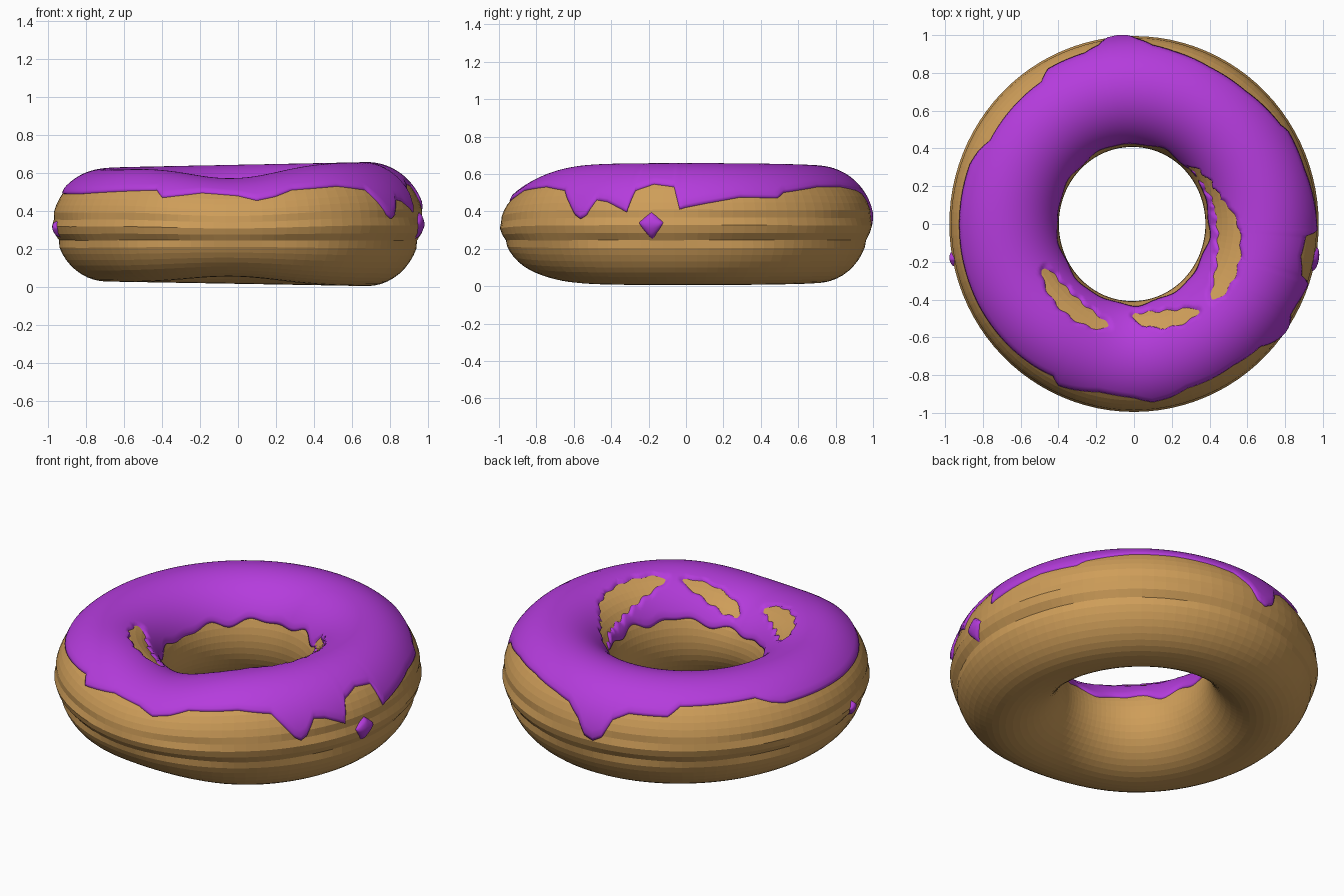
import bpy, bmesh, math
from math import sin, cos, radians, degrees, exp, pi

if "Cube" in bpy.data.objects:
    bpy.data.objects.remove(bpy.data.objects["Cube"])


def bump(t, c, w):
    d = (t - c + 180) % 360 - 180
    return exp(-(d / w) ** 2)


def section(t):
    """Inner radius, outer radius, bottom and top of the ring at angle t (degrees)."""
    a = radians(t)
    dip = bump(t, 268, 27)
    ri = 0.388 + 0.02 * sin(a) ** 2 - 0.01 * cos(a)
    ro = 0.978 + 0.017 * sin(a) ** 2
    zb = 0.018 - 0.012 * cos(a) + 0.038 * dip
    zt = 0.632 + 0.014 * cos(a) - 0.07 * dip - 0.012 * bump(t, 205, 30)
    return ri, ro, zb, zt


def surf(t, p, off=0.0):
    """Point on the dough: t around the ring, p around the tube (0 outside, 90 top)."""
    ri, ro, zb, zt = section(t)
    c, s = cos(radians(p)), sin(radians(p))
    w, h, m = (ro - ri) / 2 + off, (zt - zb) / 2 + off, (ri + ro) / 2
    r = m + w * c
    if c > 0 and s < 0:
        r -= 0.018 * min(1, -s * 4) * c
    return (r * cos(radians(t)), r * sin(radians(t)), (zb + zt) / 2 + h * s)


def phi(t, z):
    ri, ro, zb, zt = section(t)
    return degrees(math.asin(max(-1, min(1, (2 * z - zb - zt) / (zt - zb)))))


def lerp_table(tab, t):
    for (a, x), (b, y) in zip(tab, tab[1:]):
        if a <= t <= b:
            return x + (y - x) * (t - a) / (b - a)
    return tab[-1][1]


def grid_object(name, rows, loop_t, loop_p, mat, smooth):
    bm = bmesh.new()
    vs = [[bm.verts.new(c) for c in r] for r in rows]
    n, m = len(vs), len(vs[0])
    for i in range(n if loop_t else n - 1):
        for j in range(m if loop_p else m - 1):
            k, l = (i + 1) % n, (j + 1) % m
            bm.faces.new((vs[i][j], vs[k][j], vs[k][l], vs[i][l]))
    bmesh.ops.recalc_face_normals(bm, faces=bm.faces)
    if not loop_p and sum(f.normal.z for f in bm.faces) < 0:
        bmesh.ops.reverse_faces(bm, faces=bm.faces)
    for f in bm.faces:
        f.smooth = smooth
    me = bpy.data.meshes.new(name)
    bm.to_mesh(me)
    bm.free()
    me.materials.append(mat)
    ob = bpy.data.objects.new(name, me)
    bpy.context.collection.objects.link(ob)
    return ob


def material(name, col):
    m = bpy.data.materials.new(name)
    m.diffuse_color = col
    m.use_nodes = True
    m.node_tree.nodes["Principled BSDF"].inputs["Base Color"].default_value = m.diffuse_color
    return m


brown = material("dough_brown", (0.62, 0.34, 0.10, 1))
purple = material("icing_purple", (0.46, 0.045, 0.72, 1))

# Dough ring with two shallow broken creases round the outside
rows = []
for i in range(96):
    t = i * 360 / 96
    row = []
    for j in range(48):
        p = j * 7.5
        q = (p + 180) % 360 - 180
        dent = 0
        if abs(q) < 30:
            k = 0.6 + 0.4 * sin(radians(3 * t + 40)) * sin(radians(5 * t))
            dent = -0.016 * k * (exp(-((q + 15) / 4) ** 2) + 0.8 * exp(-((q - 7.5) / 4) ** 2))
        row.append(surf(t, p, dent))
    rows.append(row)
grid_object("dough_ring", rows, True, True, brown, False)

# Icing: height of the outer edge by angle, including the drips
edge = [(0, .42), (6, .44), (18, .475), (31, .47), (34, .50), (50, .53), (64, .53),
        (77, .51), (84, .49), (89, .43), (92, .35), (95, .33), (98, .36), (101, .46),
        (106, .50), (119, .50), (123, .545), (150, .55), (155, .52), (160, .50),
        (190, .49), (207, .49), (231, .505), (242, .51), (245, .47), (258, .495),
        (270, .48), (276, .455), (282, .475), (288, .51), (305, .53), (316, .51),
        (320, .44), (323, .38), (325, .36), (327, .38), (330, .46), (334, .45),
        (338, .42), (341, .395), (343, .51), (349, .545), (356, .53), (358, .41), (360, .42)]
# Bare patches on the inner slope: angle, radius, half angle, half width, drift
bare = [(-14, .52, 30, .062, -.0019), (22, .45, 24, .022, -.001),
        (288, .53, 19, .045, .002), (231, .545, 25, .05, .0006)]
THICK = 0.012


def icing_offset(t, p):
    ri, ro, _, _ = section(t)
    r = (ri + ro) / 2 + (ro - ri) / 2 * cos(radians(p))
    off = THICK
    if p > 90:
        for c, rc, ha, hw, drift in bare:
            d = (t - c + 180) % 360 - 180
            e = (d / ha) ** 2 + ((r - rc - drift * d + .006 * sin(d * .6)) / hw) ** 2
            off = min(off, max(-0.02, 0.05 * (e - 1)))
    return off


rows = []
N, M = 360, 44
for i in range(N):
    t = i * 360 / N
    lo = phi(t, lerp_table(edge, t))
    hi = 157 + 6 * bump(t, 180, 60) + 2.5 * sin(radians(9 * t)) + 2 * sin(radians(14 * t + 50))
    row = [surf(t, lo + 0.5, -0.012)]
    for j in range(M + 1):
        p = lo + (hi - lo) * j / M
        rim = min(1, 0.4 + 0.3 * min(j, M - j))
        off = icing_offset(t, p)
        row.append(surf(t, p, off * rim if off > 0 else off))
    row.append(surf(t, hi - 0.5, -0.012))
    rows.append(row)
grid_object("icing", rows, True, False, purple, True)


# Loose drops of icing that ran down the side
def drop(name, tc, z0, z1, half):
    zm = z0 + 0.6 * (z1 - z0)
    rows = []
    for i in range(13):
        u = i / 6 - 1
        top = zm + (z1 - zm) * (1 - abs(u))
        low = zm - (zm - z0) * (1 - abs(u) ** 1.3)
        t = tc + u * half
        row = []
        for j in range(9):
            v = j / 4 - 1
            off = -0.008 + 0.026 * math.sqrt(max(0, (1 - u * u) * (1 - v * v)))
            row.append(surf(t, phi(t, low + (top - low) * j / 8), off))
        rows.append(row)
    ob = grid_object(name, rows, False, False, purple, True)
    # face the drop outwards
    f = ob.data.polygons[len(ob.data.polygons) // 2]
    if f.normal.x * f.center.x + f.normal.y * f.center.y < 0:
        ob.data.flip_normals()


drop("icing_drop_right", 349, 0.25, 0.40, 4)
drop("icing_drop_left", 191, 0.26, 0.35, 2.5)
